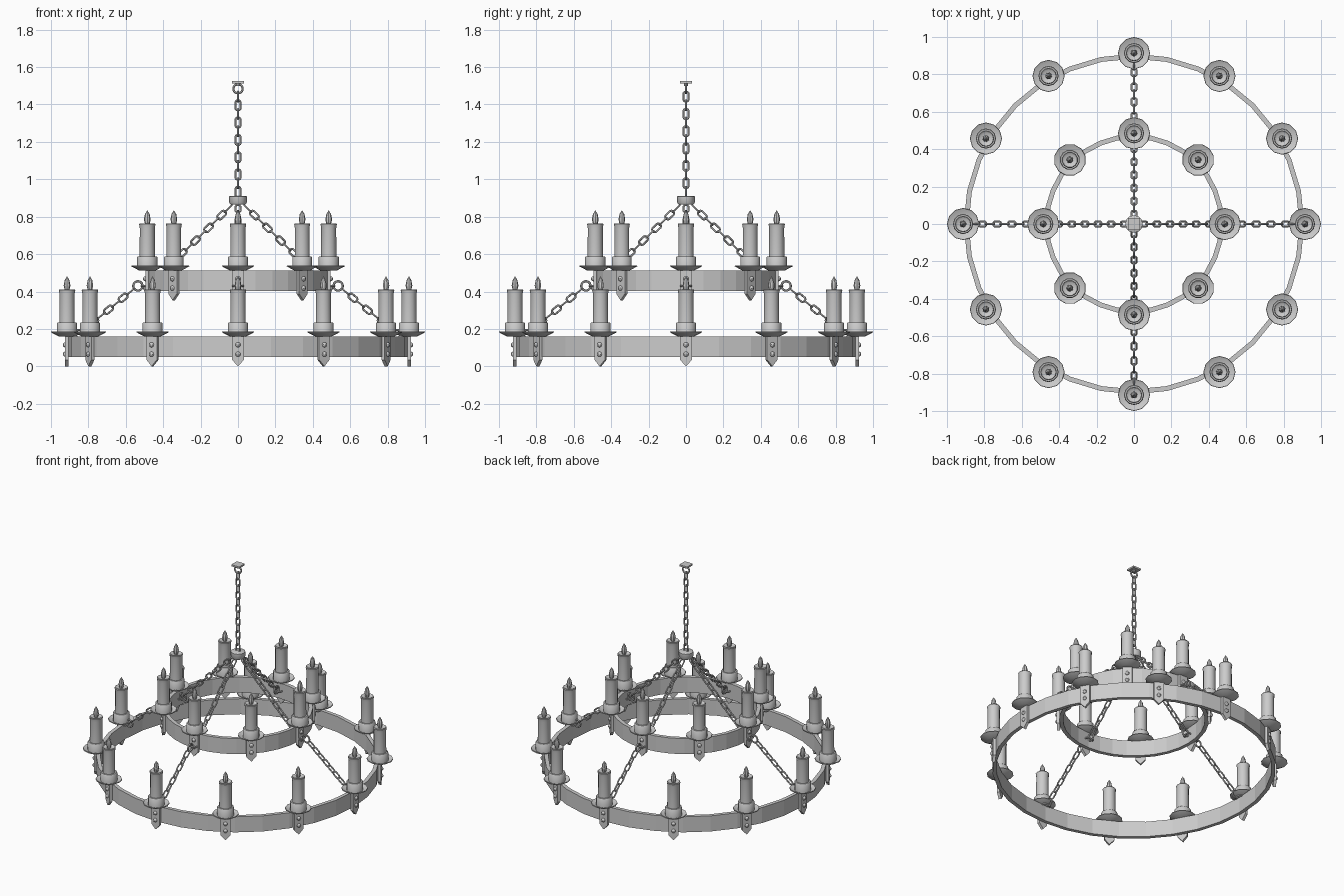
import bpy, bmesh
from math import pi, sin, cos, radians
from mathutils import Matrix, Vector

cube = bpy.data.objects.get("Cube")
if cube:
    bpy.data.objects.remove(cube)

iron = bpy.data.materials.new("plain grey")
iron.use_nodes = True
GREY = (0.6, 0.6, 0.6, 1)
iron.diffuse_color = GREY
iron.node_tree.nodes["Principled BSDF"].inputs["Base Color"].default_value = GREY
made = []


def to_mesh(bm, name):
    bmesh.ops.recalc_face_normals(bm, faces=bm.faces)
    mesh = bpy.data.meshes.new(name)
    bm.to_mesh(mesh)
    bm.free()
    mesh.materials.append(iron)
    return mesh


def place(mesh, name, matrix=Matrix()):
    ob = bpy.data.objects.new(name, mesh)
    ob.matrix_world = matrix
    bpy.context.collection.objects.link(ob)
    made.append(ob)
    return ob


def lathe(name, profile, sides, closed=False):
    """Spin (radius, z) points around z."""
    bm = bmesh.new()
    verts = [bm.verts.new((r, 0, z)) for r, z in profile]
    pairs = list(zip(verts, verts[1:] + verts[:1]))
    edges = [bm.edges.new(p) for p in (pairs if closed else pairs[:-1])]
    bmesh.ops.spin(bm, geom=verts + edges, axis=(0, 0, 1), cent=(0, 0, 0),
                   angle=2 * pi, steps=sides, use_merge=True)
    bmesh.ops.remove_doubles(bm, verts=bm.verts, dist=0.0001)
    return to_mesh(bm, name)


def loop_mesh(name, radius, wire, stretch=0.0, around=12, sides=6):
    """Wire loop in the xz plane, lengthened along z by stretch."""
    bm = bmesh.new()
    rows = []
    for i in range(around):
        a = 2 * pi * (i + 0.5) / around
        out = Vector((cos(a), 0, sin(a)))
        mid = out * radius + Vector((0, 0, stretch if sin(a) > 0 else -stretch))
        rows.append([bm.verts.new(mid + out * wire * cos(b) + Vector((0, wire * sin(b), 0)))
                     for b in (2 * pi * j / sides for j in range(sides))])
    for i in range(around):
        p, q = rows[i], rows[(i + 1) % around]
        for j in range(sides):
            k = (j + 1) % sides
            bm.faces.new((p[j], p[k], q[k], q[j]))
    return to_mesh(bm, name)


# Shared candle parts, heights measured on the lower tier
dish = lathe("drip_dish", [(0, .16), (.045, .16), (.086, .182), (.084, .187),
                           (.05, .172), (0, .172)], 12)
cup = lathe("candle_cup", [(0, .168), (.054, .168), (.054, .23), (.05, .235), (0, .235)], 12)
candle = lathe("candle", [(.041, .23), (.04, .385), (.044, .407), (.04, .412),
                          (.03, .405), (0, .403)], 12)
flame = lathe("flame", [(0, .4), (.012, .405), (.018, .432), (.013, .46), (0, .482)], 8)

# Strap: pointed plate with two rivets, local x pointing outward
bm = bmesh.new()
outline = [(-.032, .165), (-.032, .035), (0, 0), (.032, .035), (.032, .165)]
face = bm.faces.new([bm.verts.new((-.009, y, z)) for y, z in outline])
side = bmesh.ops.extrude_face_region(bm, geom=[face])["geom"]
bmesh.ops.translate(bm, vec=(.019, 0, 0),
                    verts=[v for v in side if isinstance(v, bmesh.types.BMVert)])
for z in (.065, .115):
    bmesh.ops.create_uvsphere(bm, u_segments=8, v_segments=6, radius=.014,
                              matrix=Matrix.Translation((.009, 0, z)))
strap = to_mesh(bm, "strap")

# Two tiers: hoop with candles and straps spaced evenly
for tier, radius, count, base in (("lower", .914, 12, 0), ("upper", .485, 8, .353)):
    out, inn = radius - .004, radius - .03
    hoop = lathe(tier + "_hoop", [(inn, .05), (out, .05), (out, .16), (inn, .16)], 32, True)
    place(hoop, tier + "_hoop", Matrix.Translation((0, 0, base)))
    for i in range(count):
        spot = (Matrix.Rotation(2 * pi * i / count, 4, 'Z')
                @ Matrix.Translation((radius, 0, base)))
        for part in (dish, cup, candle, flame, strap):
            place(part, f"{tier}_{part.name}_{i + 1}", spot)

# Chains of alternating links
link = loop_mesh("link", .0145, .0055, .013)
big_ring = loop_mesh("big_ring", .025, .006, around=16)


def chain(name, start, end, pitch=.048):
    start, end = Vector(start), Vector(end)
    span = end - start
    turn = span.to_track_quat('Z', 'Y').to_matrix().to_4x4()
    count = max(1, round(span.length / pitch))
    bm = bmesh.new()
    for i in range(count):
        spot = Matrix.Translation(start + span * ((i + .5) / count))
        before = len(bm.verts)
        bm.from_mesh(link)
        bm.verts.ensure_lookup_table()
        bmesh.ops.transform(bm, verts=bm.verts[before:],
                            matrix=spot @ turn @ Matrix.Rotation(pi / 2 * (i % 2), 4, 'Z'))
    place(to_mesh(bm, name), name)


chain("main_chain", (0, 0, .91), (0, 0, 1.465))
for i in range(4):
    turn = Matrix.Rotation(pi / 2 * i, 4, 'Z')
    chain(f"upper_chain_{i + 1}", turn @ Vector((.035, 0, .86)), turn @ Vector((.42, 0, .485)))
    chain(f"lower_chain_{i + 1}", turn @ Vector((.555, 0, .415)), turn @ Vector((.83, 0, .19)))
    for j, (x, z) in enumerate(((.43, .47), (.535, .43), (.85, .17))):
        place(big_ring, f"chain_ring_{i + 1}_{j + 1}", turn @ Matrix.Translation((x, 0, z)))
    # Small eyes fixing the rings to the hoops
    for j, (x, z) in enumerate(((.448, .46), (.502, .43), (.877, .16))):
        eye = turn @ Matrix.Translation((x, 0, z)) @ Matrix.Rotation(radians(90), 4, 'X')
        place(link, f"ring_eye_{i + 1}_{j + 1}", eye)

# Hub where the chains meet
hub = lathe("hub", [(0, .865), (.04, .865), (.047, .875), (.047, .908), (.04, .912), (0, .912)], 12)
place(hub, "hub")

# Ceiling ring, stem and square plate
place(big_ring, "ceiling_ring", Matrix.Translation((0, 0, 1.485)))
place(lathe("ceiling_stem", [(0, 1.5), (.012, 1.5), (.012, 1.516), (0, 1.516)], 8), "ceiling_stem")
bm = bmesh.new()
bmesh.ops.create_cube(bm, size=1, matrix=Matrix.Translation((0, 0, 1.519))
                      @ Matrix.Diagonal((.062, .062, .012, 1)))
place(to_mesh(bm, "ceiling_plate"), "ceiling_plate")

# Smooth rounded parts, keep hard edges and hoop facets crisp
bpy.ops.object.select_all(action='DESELECT')
for ob in made:
    if "hoop" not in ob.name:
        ob.select_set(True)
        bpy.context.view_layer.objects.active = ob
bpy.ops.object.shade_smooth_by_angle(angle=radians(38))
